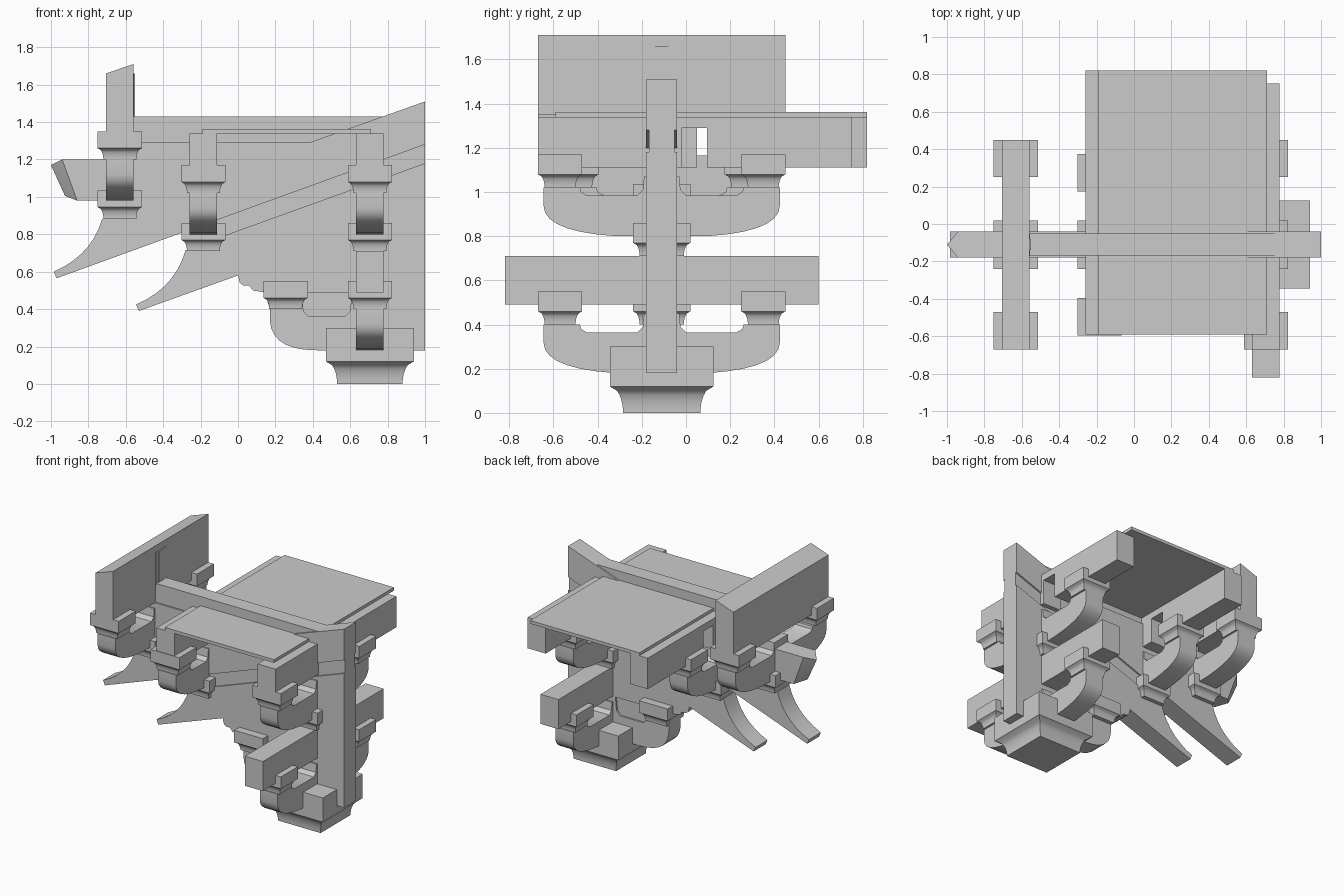
import bpy, bmesh, math

cube = bpy.data.objects.get("Cube")
if cube:
    bpy.data.objects.remove(cube, do_unlink=True)

GREY = (0.6, 0.6, 0.6, 1)
mat = bpy.data.materials.new("plain grey")
mat.use_nodes = True
mat.diffuse_color = GREY
mat.node_tree.nodes["Principled BSDF"].inputs["Base Color"].default_value = GREY

MID = -0.11          # y of the centre plane
HALF = 0.07          # half thickness of the central timbers
THIN = 0.058         # half thickness of the recessed infill
WALL, INNER, OUTER = 0.705, -0.185, -0.632   # x of the three bracket rows


def finish(name, bm):
    bmesh.ops.recalc_face_normals(bm, faces=bm.faces)
    me = bpy.data.meshes.new(name)
    bm.to_mesh(me)
    bm.free()
    me.materials.append(mat)
    ob = bpy.data.objects.new(name, me)
    bpy.context.collection.objects.link(ob)
    bpy.ops.object.select_all(action='DESELECT')
    ob.select_set(True)
    bpy.context.view_layer.objects.active = ob
    bpy.ops.object.shade_smooth_by_angle(angle=math.radians(35))
    return ob


def loft(name, rings):
    """Skin a stack of equal point rings and close both ends."""
    bm = bmesh.new()
    vs = [[bm.verts.new(p) for p in ring] for ring in rings]
    n = len(vs[0])
    for a, b in zip(vs, vs[1:]):
        for i in range(n):
            j = (i + 1) % n
            bm.faces.new((a[i], a[j], b[j], b[i]))
    bm.faces.new(vs[0])
    bm.faces.new(vs[-1])
    return finish(name, bm)


def slab_xz(name, outline, half=HALF):
    return loft(name, [[(x, MID + s * half, z) for x, z in outline] for s in (-1, 1)])


def slab_yz(name, outline, x, half=0.074):
    return loft(name, [[(x + s * half, y, z) for y, z in outline] for s in (-1, 1)])


def rect(x, y, z, hx, hy):
    return [(x - hx, y - hy, z), (x + hx, y - hy, z), (x + hx, y + hy, z), (x - hx, y + hy, z)]


def box(name, x0, x1, y0, y1, z0, z1):
    x, y, hx, hy = (x0 + x1) / 2, (y0 + y1) / 2, (x1 - x0) / 2, (y1 - y0) / 2
    return loft(name, [rect(x, y, z, hx, hy) for z in (z0, z1)])


def block(name, x, y, z, wx, wy, neck, height, inset):
    """Bearing block: flared concave neck under a square top."""
    rings = []
    for i in range(7):
        t = i / 6
        d = inset * math.sqrt(1 - t * t)
        rings.append(rect(x, y, z + neck * t, wx / 2 - d, wy / 2 - d))
    rings.append(rect(x, y, z + height, wx / 2, wy / 2))
    return loft(name, rings)


def small_block(name, x, y, z, wy=0.2):
    return block(name, x, y, z, 0.236, wy, 0.06, 0.15, 0.03)


def curve(p, c, q, n=7):
    """Quadratic curve from p to q, pulled towards c."""
    pts = []
    for i in range(n + 1):
        t = i / n
        pts.append(tuple((1 - t) ** 2 * a + 2 * t * (1 - t) * b + t * t * d
                         for a, b, d in zip(p, c, q)))
    return pts


def bracket_arm(name, x, z, reach):
    """Cross arm with rounded undersides, scooped top and end blocks."""
    end = reach + 0.075
    half = [(0, 0.27), (0.08, 0.27), (0.085, 0.21), (0.11, 0.185), (reach - 0.12, 0.185),
            (reach - 0.095, 0.2), (reach - 0.09, 0.22), (end, 0.22), (end, 0.14)]
    half += curve((end, 0.14), (end, 0.02), (end - 0.33, 0))[1:]
    outline = half + [(-y, h) for y, h in reversed(half) if y > 0]
    slab_yz(name, [(MID + y, z + h) for y, h in outline], x)
    for side, s in (("front", -1), ("back", 1)):
        small_block(f"{name}_{side}_block", x, MID + s * reach, z + 0.22)


def notched_beam(name, x, y0, y1, n0, n1):
    lo, mid, hi = 1.11, 1.29, 1.34
    slab_yz(name, [(y0, lo), (n0, lo), (n0, mid), (n1, mid), (n1, lo),
                   (y1, lo), (y1, hi), (y0, hi)], x)


# Base block
block("base_block", WALL, MID, 0, 0.47, 0.47, 0.12, 0.30, 0.06)

# Central timbers: projecting arm, lower and upper slanting levers
arm = [(0.14, 0.5), (0.17, 0.40)] + curve((0.17, 0.34), (0.18, 0.18), (0.42, 0.18))
arm += [(1, 0.18), (1, 0.5), (0.61, 0.5), (0.60, 0.39), (0.57, 0.36),
        (0.38, 0.36), (0.35, 0.39), (0.34, 0.5)]
slab_xz("projecting_arm", arm)
box("arm_infill", 0.3, 0.65, MID - THIN, MID + THIN, 0.34, 0.52)

lower = [(-0.53, 0.39), (0, 0.58), (0.01, 0.54), (0.03, 0.525), (0.06, 0.525),
         (0.08, 0.50), (0.14, 0.49), (1, 0.49), (1, 1.18), (-0.11, 0.78), (-0.11, 0.715)]
lower += curve((-0.28, 0.715), (-0.34, 0.51), (-0.545, 0.425))
slab_xz("lower_lever", lower)

upper = [(-0.97, 0.565), (1, 1.28), (1, 1.51), (0.38, 1.29), (-0.6, 1.29), (-0.6, 0.885)]
upper += curve((-0.725, 0.885), (-0.78, 0.69), (-0.985, 0.6))
slab_xz("upper_lever", upper)

# Recessed infill between the levers and the thin ridge on top
slab_xz("lever_infill", [(-0.22, 0.72), (1, 1.12), (1, 1.34), (-0.22, 0.92)], THIN)
slab_xz("ridge_board", [(-0.58, 1.25), (0.38, 1.25), (0.78, 1.38), (0.78, 1.43), (-0.58, 1.43)], THIN)

# Nose timber with a pointed end
bm = bmesh.new()
for s in (-1, 1):
    for px, pz in ((-0.5, 0.98), (-0.5, 1.2), (-0.94, 1.2), (-0.86, 0.98)):
        bm.verts.new((px, MID + s * HALF, pz))
for p in ((-1, MID, 1.17), (-0.925, MID, 1.005), (-0.93, MID, 1.2), (-0.86, MID, 0.98)):
    bm.verts.new(p)
bmesh.ops.convex_hull(bm, input=bm.verts)
finish("nose_timber", bm)

# Blocks riding on the central timbers
for label, bx, bz in (("arm", 0.255, 0.40), ("wall", WALL, 0.71),
                      ("inner", INNER, 0.71), ("outer", OUTER, 0.885)):
    small_block(f"{label}_centre_block", bx, MID, bz, 0.26)

# Cross arms with their end blocks
bracket_arm("wall_lower_arm", WALL, 0.18, 0.46)
bracket_arm("wall_upper_arm", WALL, 0.80, 0.46)
bracket_arm("inner_arm", INNER, 0.80, 0.385)
bracket_arm("outer_arm", OUTER, 0.98, 0.46)

# Long beams
box("wall_lower_beam", 0.631, 0.779, -0.82, 0.60, 0.49, 0.71)
notched_beam("wall_upper_beam", WALL, -0.67, 0.75, -0.02, 0.095)
notched_beam("inner_beam", INNER, -0.59, 0.82, 0.05, 0.165)
loft("eave_beam", [[(-0.705, y, 1.29), (-0.56, y, 1.29), (-0.56, y, 1.71), (-0.705, y, 1.66)]
                   for y in (-0.67, 0.45)])

# Small ribbed plate on the inside of the eave beam
box("rib_plate", -0.56, -0.555, MID - 0.06, MID + 0.06, 1.42, 1.66)
box("rib_centre", -0.557, -0.551, MID - 0.03, MID + 0.03, 1.42, 1.66)

# Ceiling board
box("ceiling_board", -0.19, 0.71, -0.59, 0.82, 1.338, 1.362)
